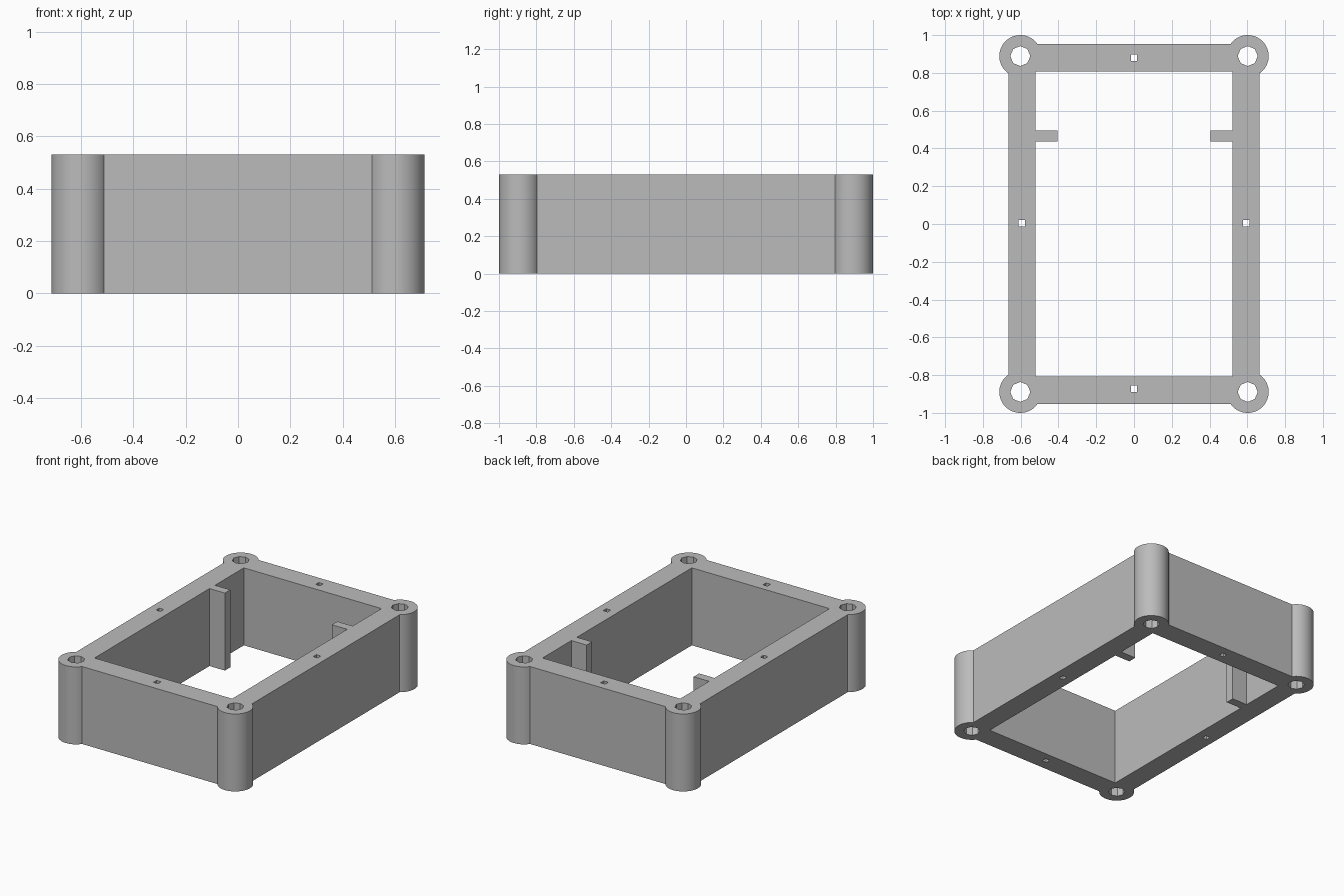
import bpy
import math

H = 0.53                      # overall height
POST_X, POST_Y = 0.602, 0.889  # corner post centres

cube = bpy.data.objects.get("Cube")
if cube:
    bpy.data.objects.remove(cube, do_unlink=True)

grey = bpy.data.materials.new("plain grey")
grey.use_nodes = True
colour = (0.5, 0.5, 0.5, 1)
grey.diffuse_color = colour
grey.node_tree.nodes["Principled BSDF"].inputs["Base Color"].default_value = colour


def box(name, x0, x1, y0, y1, z0=0, z1=H):
    bpy.ops.mesh.primitive_cube_add(
        size=1, location=((x0 + x1) / 2, (y0 + y1) / 2, (z0 + z1) / 2))
    ob = bpy.context.object
    ob.name = name
    ob.scale = (x1 - x0, y1 - y0, z1 - z0)
    bpy.ops.object.transform_apply(location=False, rotation=False)
    ob.data.materials.append(grey)
    return ob


def cylinder(name, x, y, radius, sides, depth=H):
    bpy.ops.mesh.primitive_cylinder_add(
        vertices=sides, radius=radius, depth=depth, location=(x, y, H / 2))
    ob = bpy.context.object
    ob.name = name
    ob.data.materials.append(grey)
    return ob


def combine(target, tool, operation):
    mod = target.modifiers.new("shape", "BOOLEAN")
    mod.operation = operation
    mod.solver = "EXACT"
    mod.object = tool
    bpy.context.view_layer.objects.active = target
    bpy.ops.object.modifier_apply(modifier=mod.name)
    bpy.data.objects.remove(tool, do_unlink=True)


# Rectangular wall frame
frame = box("frame", -0.665, 0.665, -0.954, 0.954)
combine(frame, box("opening", -0.521, 0.521, -0.807, 0.807, -0.1, H + 0.1), "DIFFERENCE")

# Round corner posts with faceted screw holes
corners = [(sx * POST_X, sy * POST_Y) for sx in (-1, 1) for sy in (-1, 1)]
for x, y in corners:
    combine(frame, cylinder("post", x, y, 0.111, 64), "UNION")
for x, y in corners:
    combine(frame, cylinder("screw_hole", x, y, 0.053, 8, H + 0.2), "DIFFERENCE")

# Inner ribs on the two long walls
for s in (-1, 1):
    a, b = sorted((s * 0.405, s * 0.56))
    combine(frame, box("rib", a, b, 0.436, 0.495), "UNION")

# Small square pin holes in the middle of each wall
r = 0.017
for x, y in ((-0.595, 0.005), (0.595, 0.005), (0, 0.881), (0, -0.873)):
    combine(frame, box("pin_hole", x - r, x + r, y - r, y + r, -0.1, H + 0.1), "DIFFERENCE")

# Smooth posts, crisp edges
bpy.ops.object.select_all(action="DESELECT")
frame.select_set(True)
bpy.context.view_layer.objects.active = frame
bpy.ops.object.shade_smooth_by_angle(angle=math.radians(25))
